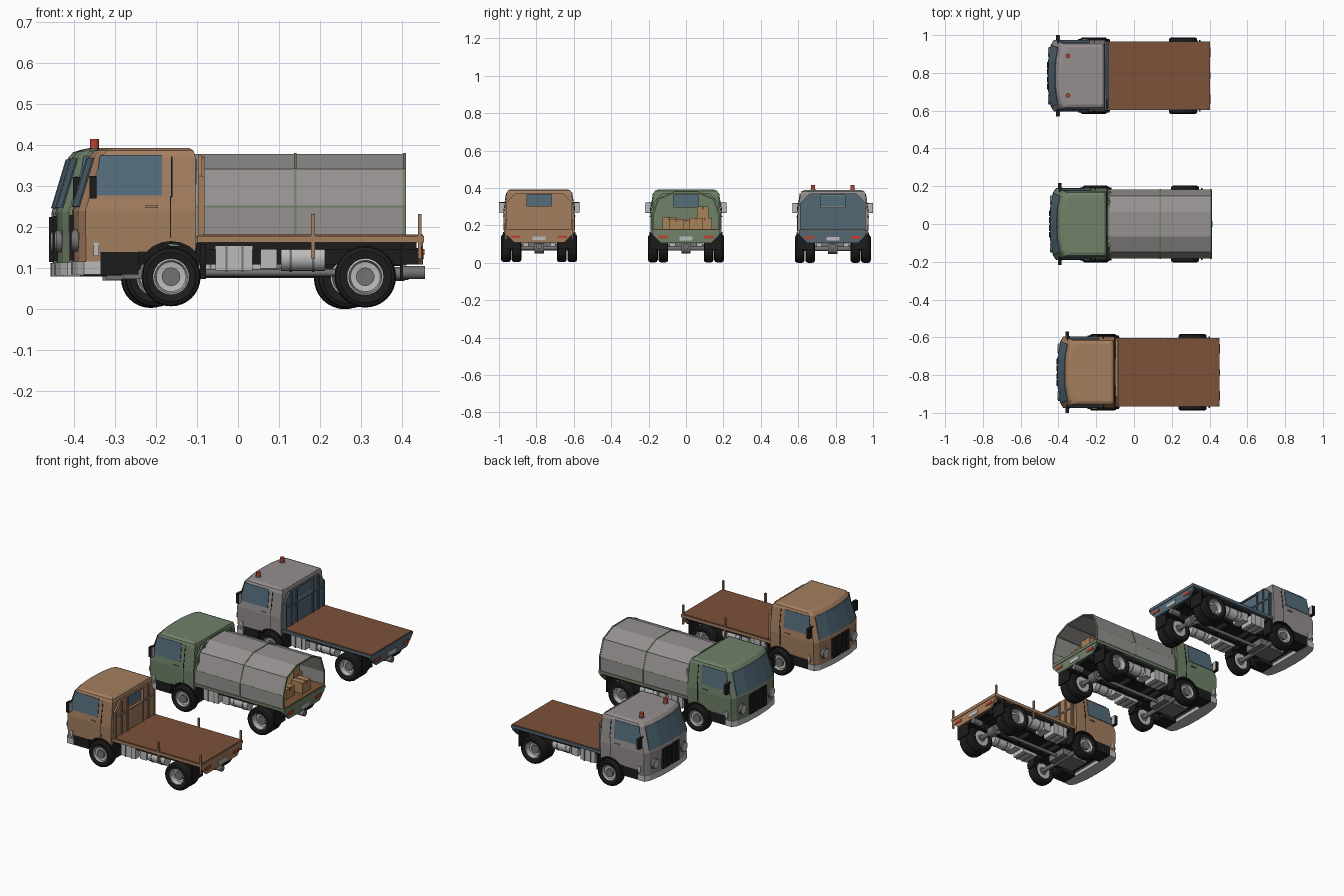
import bpy, bmesh, math
from mathutils import Vector

if "Cube" in bpy.data.objects:
    bpy.data.objects.remove(bpy.data.objects["Cube"])

MATS = {}
def mat(name, *c):
    m = bpy.data.materials.new(name)
    m.diffuse_color = (*c, 1)
    m.use_nodes = True
    m.node_tree.nodes["Principled BSDF"].inputs["Base Color"].default_value = m.diffuse_color
    MATS[name] = m
for n, c in dict(tan=(.37, .21, .115), green=(.16, .22, .14), grey=(.30, .27, .27), blue=(.09, .14, .18),
                 deck=(.20, .085, .04), black=(.012, .012, .012), metal=(.5, .5, .5), steel=(.17, .17, .17),
                 glass=(.09, .15, .2), canvas=(.3, .285, .28), carton=(.4, .23, .1), red=(.5, .06, .03)).items():
    mat(n, *c)

P, O = "", Vector()      # current truck prefix and origin

def mesh(name, verts, faces, m, mirror=False, solid=0, smooth=False):
    bm = bmesh.new()
    vs = [bm.verts.new(v) for v in verts]
    for f in faces:
        bm.faces.new([vs[i] for i in f])
    bmesh.ops.recalc_face_normals(bm, faces=bm.faces)
    me = bpy.data.meshes.new(P + name)
    bm.to_mesh(me)
    bm.free()
    ob = bpy.data.objects.new(P + name, me)
    ob.location = O
    bpy.context.collection.objects.link(ob)
    me.materials.append(MATS[m])
    if solid:
        s = ob.modifiers.new("thickness", 'SOLIDIFY')
        s.thickness, s.offset = solid, 0
    if mirror:
        ob.modifiers.new("mirror", 'MIRROR').use_axis = (False, True, False)
    if smooth:
        bpy.context.view_layer.objects.active = ob
        ob.select_set(True)
        bpy.ops.object.shade_smooth_by_angle(angle=math.radians(35))
        ob.select_set(False)
    return ob

def prism(name, pts, axis, a, b, m, **k):
    put = {'x': lambda p, t: (t, *p), 'y': lambda p, t: (p[0], t, p[1]), 'z': lambda p, t: (*p, t)}[axis]
    n = len(pts)
    faces = [range(n), range(n, 2 * n)] + [(i, (i + 1) % n, (i + 1) % n + n, i + n) for i in range(n)]
    return mesh(name, [put(p, t) for t in (a, b) for p in pts], faces, m, **k)

def box(name, x0, x1, y0, y1, z0, z1, m, **k):
    return prism(name, [(x0, y0), (x1, y0), (x1, y1), (x0, y1)], 'z', z0, z1, m, **k)

def cyl(name, u, v, r, axis, a, b, m, n=20, **k):
    pts = [(u + r * math.cos(2 * math.pi * i / n), v + r * math.sin(2 * math.pi * i / n)) for i in range(n)]
    return prism(name, pts, axis, a, b, m, smooth=True, **k)

def lathe(name, prof, cx, cz, m, n=32, **k):
    # closed (radius, y) profile revolved about an axle parallel to y
    L = len(prof)
    verts = [(cx + r * math.cos(2 * math.pi * i / n), y, cz + r * math.sin(2 * math.pi * i / n))
             for i in range(n) for r, y in prof]
    faces = [(i * L + j, i * L + (j + 1) % L, (i + 1) % n * L + (j + 1) % L, (i + 1) % n * L + j)
             for i in range(n) for j in range(L)]
    return mesh(name, verts, faces, m, mirror=True, smooth=True, **k)

def wheel(name, x, y, r, z, dish):
    w = .026
    lathe(name + "_tyre", [(.044, y - w + .004), (r - .012, y - w), (r - .003, y - w + .005), (r, y - w + .014),
                           (r, y + w - .014), (r - .003, y + w - .005), (r - .012, y + w), (.044, y + w - .004)], x, z, "black")
    lathe(name + "_rim", [(.045, y - w + .006), (.045, y + w - .005), (.040, y + w - .003), (.036, y + dish),
                          (.022, y + dish - .002), (.022, y - w + .006)], x, z, "metal")
    cyl(name + "_hub", x, z, .0225, 'y', y - w + .004, y + dish + .008, "steel", mirror=True)

# cab levels: z, front centre x, back x, half width
LEVELS = [(.135, -.402, -.103, .188), (.235, -.404, -.102, .190), (.368, -.364, -.104, .174),
          (.382, -.352, -.108, .168), (.389, -.33, -.12, .152)]
def plan(z, xf, xb, w, e=0):
    half = [(xf - e, 0), (xf + .003 - e, w * .45), (xf + .016 - e, w * .86), (xf + .032, w + e), (xb, w + e)]
    return [(x, y, z) for x, y in half] + [(x, -y, z) for x, y in half[:0:-1]]

def loft(name, levels, m):
    rings = [plan(*l) for l in levels]
    n = len(rings[0])
    faces = [[k * n + i, k * n + (i + 1) % n, (k + 1) * n + (i + 1) % n, (k + 1) * n + i]
             for k in range(len(rings) - 1) for i in range(n)]
    faces += [range(n), range((len(rings) - 1) * n, len(rings) * n)]
    return mesh(name, sum(rings, []), faces, m, smooth=False)

def level(t):
    return [a + (b - a) * t for a, b in zip(LEVELS[1], LEVELS[2])]

def cab(c):
    body = loft("cab", LEVELS, c)
    cutter = cyl("wheel_arch_cutter", -.163, .078, .081, 'y', -.3, .3, "black", 28)
    cutter.hide_render = True
    cutter.hide_set(True)
    bo = body.modifiers.new("arch", 'BOOLEAN')
    bo.object, bo.operation, bo.solver = cutter, 'DIFFERENCE', 'EXACT'
    # lower front valance and bumper, curved like the cab nose
    nose = [(x, y) for x, y, z in plan(0, -.402, -.33, .186)]
    prism("valance", nose, 'z', .10, .135, c)
    prism("bumper", [(x, y) for x, y, z in plan(0, -.407, -.335, .189)], 'z', .08, .112, "metal")
    # windscreen wraps the three front facets
    rows = [plan(*level(t), .003) for t in (.08, .97)]
    ids = [7, 8, 0, 1, 2]
    ids = [7, 8, 0, 1, 2] if len(rows[0]) == 9 else ids
    strip = [r[i] for r in rows for i in ids]
    mesh("windscreen", strip, [(i, i + 1, i + 6, i + 5) for i in range(4)], "glass", solid=.003)
    mesh("side_window", [(-.350, .1875, .273), (-.185, .1875, .273), (-.185, .1755, .371), (-.336, .1755, .371)],
         [(0, 1, 2, 3)], "glass", mirror=True, solid=.003)
    mesh("rear_window", [(-.102, -.07, .30), (-.102, .07, .30), (-.103, .065, .36), (-.103, -.065, .36)],
         [(0, 1, 2, 3)], "glass", solid=.003)
    # door seam, handle, indicator
    mesh("door_seam", [(-.163, .191, .27), (-.16, .191, .27), (-.16, .1765, .368), (-.163, .1765, .368)],
         [(0, 1, 2, 3)], "black", mirror=True, solid=.002)
    box("door_seam_lower", -.166, -.163, .188, .191, .17, .27, "black", mirror=True)
    box("door_handle", -.225, -.195, .188, .194, .243, .249, c, mirror=True)
    box("indicator", -.352, -.338, .186, .192, .125, .158, "metal", mirror=True)
    # grille plates and headlights
    for i, (a, b) in enumerate(((.006, .037), (.042, .072))):
        box("grille_%d" % i, -.410, -.395, a, b, .115, .225, "black", mirror=True)
    for n, r, x, m in (("headlight_ring", .027, -.403, "steel"), ("headlight", .023, -.406, "metal")):
        cyl(n, .125, .163, r, 'x', x, -.38, m, mirror=True)
    # mirrors
    box("mirror_housing", -.362, -.345, .190, .216, .265, .32, "black", mirror=True)
    box("mirror_glass", -.345, -.343, .192, .214, .268, .317, "metal", mirror=True)
    box("mirror_arm", -.356, -.350, .17, .195, .315, .321, "black", mirror=True)
    # fenders, steps and cab floor
    arc = lambda r: [(-.163 + r * math.cos(math.radians(a)), .078 + r * math.sin(math.radians(a))) for a in range(10, 171, 16)]
    prism("front_fender", arc(.084) + arc(.077)[::-1], 'y', .12, .194, "black", mirror=True)
    box("step", -.335, -.242, .10, .188, .08, .136, "black", mirror=True)
    box("rear_sill", -.092, -.078, .13, .188, .07, .155, "black", mirror=True)
    box("cab_floor", -.34, -.10, -.13, .13, .105, .15, "black")
    box("engine", -.28, -.12, -.06, .06, .07, .12, "steel")

def chassis(c):
    # frame rails, crossmembers, underfloor
    box("frame_rail", -.36, .44, .06, .082, .105, .145, "black", mirror=True)
    for i, x in enumerate((-.07, .08, .22, .40)):
        box("crossmember_%d" % i, x, x + .02, -.07, .07, .11, .14, "black")
    box("underfloor", -.10, .435, -.165, .165, .142, .16, "black")
    # wheels and axles
    wheel("front_wheel", -.163, .177, .072, .075, .012)
    wheel("rear_outer_wheel", .31, .177, .075, .075, -.004)
    wheel("rear_inner_wheel", .31, .121, .075, .075, -.01)
    for n, x in (("front_axle", -.163), ("rear_axle", .31)):
        cyl(n, x, .075, .012, 'y', -.16, .16, "steel")
    cyl("differential", .31, .075, .028, 'y', -.025, .025, "steel")
    cyl("drive_shaft", 0, .085, .009, 'x', -.13, .31, "steel")
    # side gear between the axles
    box("tool_box", -.055, .035, .085, .168, .09, .150, "metal", mirror=True)
    for i, x in enumerate((-.03, .008)):
        box("tool_box_strap_%d" % i, x, x + .005, .085, .171, .087, .152, "steel", mirror=True)
    box("battery_box", .055, .095, .085, .16, .095, .155, "metal", mirror=True)
    cyl("air_tank", .135, .12, .031, 'x', .105, .212, "metal", mirror=True)
    for i, x in enumerate((.125, .18)):
        cyl("tank_strap_%d" % i, .135, .12, .033, 'x', x, x + .006, "steel", mirror=True)
    box("mudflap", .395, .402, .10, .19, .07, .155, "black", mirror=True)
    # tail panel, lights, hitch
    prism("tail_panel", [(-.178, .165), (-.178, .148), (-.135, .105), (.135, .105), (.178, .148), (.178, .165)],
          'x', .438, .450, c)
    box("tail_light", .449, .454, .10, .15, .128, .143, "red", mirror=True)
    box("number_plate", .449, .453, -.035, .035, .118, .138, "metal")
    cyl("hitch", 0, .085, .016, 'x', .40, .455, "steel")

def bed(c):
    box("bed_frame", -.10, .453, -.182, .182, .158, .174, c)
    box("deck", -.095, .450, -.178, .178, .172, .178, "deck")
    # headboard around the rear window
    x0, x1 = -.098, -.088
    box("headboard_lower", x0, x1, -.175, .175, .17, .295, c)
    prism("headboard_side", [(.07, .295), (.175, .295), (.175, .32), (.125, .37), (.07, .37)], 'x', x0, x1, c, mirror=True)
    box("headboard_top", x0, x1, -.07, .07, .362, .37, c)
    for i, (y, z) in enumerate(((.07, .368), (.118, .365), (.168, .32))):
        box("headboard_rib_%d" % i, x1, x1 + .006, y - .004, y + .004, .175, z, c, mirror=True)
    box("headboard_rail", x1, x1 + .005, -.17, .17, .288, .296, c)

def start(name, x, y, z, cab_c, bed_c):
    global P, O
    P, O = name + "_", Vector((x, y, z))
    cab(cab_c)
    chassis(bed_c)
    bed(bed_c)

# tan flatbed with corner stakes
start("flatbed", 0, -.785, .004, "tan", "tan")
for i, x in enumerate((.178, .438)):
    box("stake_%d" % i, x, x + .009, .172, .182, .12, .228, "tan", mirror=True)

# green truck with canvas cover and cargo
start("covered", -.04, 0, .002, "green", "green")
SECT = [(.18, .176), (.18, .25), (.148, .338), (.066, .374)]
SECT = SECT + [(-y, z) for y, z in SECT[::-1]]
def cover(name, x0, x1, m, t):
    mesh(name, [(x, *p) for x in (x0, x1) for p in SECT], [(i, i + 1, i + 9, i + 8) for i in range(7)], m, solid=t)
cover("canvas", -.10, .447, "canvas", .004)
for i, x in enumerate((-.098, .176, .442)):
    cover("hoop_%d" % i, x, x + .007, "green", .009)
for i, (y, z) in enumerate(SECT[1:4]):
    box("cover_rail_%d" % i, -.098, .446, y - .003, y + .002, z - .004, z + .001, "green", mirror=True)
for i, (x, y, z, s, h) in enumerate(((.36, -.05, .178, .075, .055), (.39, .055, .178, .07, .06), (.30, .10, .178, .08, .06),
                                     (.31, .09, .238, .06, .06), (.27, 0, .178, .08, .05), (.25, -.09, .178, .07, .065))):
    box("carton_%d" % i, x - s / 2, x + s / 2, y - s / 2, y + s / 2, z, z + h, "carton")
    box("carton_tape_%d" % i, x - s / 2 - .001, x + s / 2 + .001, y - .005, y + .005, z + h * .75, z + h + .001, "deck")

# grey and blue truck with roof beacons
start("service", -.05, .785, 0, "grey", "blue")
cyl("beacon_base", -.30, .105, .014, 'z', .385, .393, "steel", mirror=True)
cyl("beacon", -.30, .105, .011, 'z', .392, .415, "red", mirror=True)
